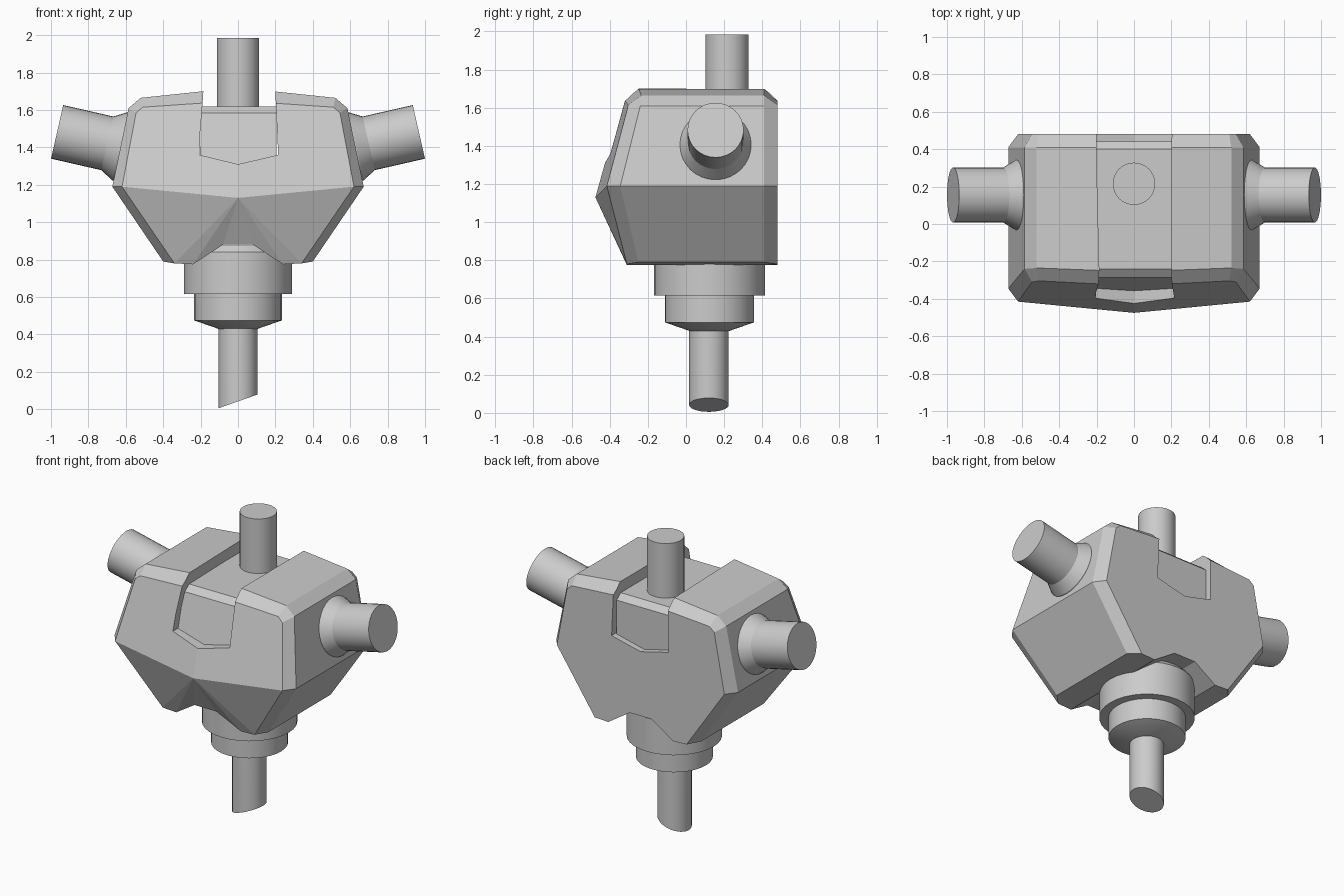
import bpy, bmesh, math
from mathutils import Vector

if "Cube" in bpy.data.objects:
    bpy.data.objects.remove(bpy.data.objects["Cube"])


def finish(name, bm, smooth=False):
    bmesh.ops.recalc_face_normals(bm, faces=bm.faces)
    me = bpy.data.meshes.new(name)
    bm.to_mesh(me)
    bm.free()
    ob = bpy.data.objects.new(name, me)
    bpy.context.collection.objects.link(ob)
    if smooth:
        bpy.ops.object.select_all(action='DESELECT')
        bpy.context.view_layer.objects.active = ob
        ob.select_set(True)
        bpy.ops.object.shade_smooth_by_angle(angle=math.radians(25))
    return ob


def lathe(name, start, axis, profile, n=32, shear=0.0):
    """Revolve (distance, radius) pairs about an axis; shear slants the first ring."""
    axis = Vector(axis).normalized()
    v = Vector((0, 1, 0))
    u = v.cross(axis).normalized()
    bm = bmesh.new()
    rings = []
    for i, (d, r) in enumerate(profile):
        ring = []
        for k in range(n):
            a = 2 * math.pi * k / n
            p = Vector(start) + axis * d + u * (r * math.cos(a)) + v * (r * math.sin(a))
            if i == 0:
                p.z += shear * p.x
            ring.append(bm.verts.new(p))
        rings.append(ring)
    for a, b in zip(rings, rings[1:]):
        for k in range(n):
            bm.faces.new((a[k], a[k - 1], b[k - 1], b[k]))
    bm.faces.new(rings[0])
    bm.faces.new(rings[-1])
    return finish(name, bm, True)


# Faceted body: half outlines (x, z), full and chamfered, with front depths
full = [(0, 1.72), (.52, 1.665), (.585, 1.61), (.672, 1.19),
        (.40, .79), (.24, .775), (.08, .88), (0, .88)]
inset = [(0, 1.65), (.51, 1.615), (.545, 1.585), (.62, 1.19),
         (.34, .78), (.24, .775), (.08, .88), (0, .88)]
front_y = [-.33, -.304, -.31, -.415, -.31, -.31, -.345, -.345]
rim_y = [-.255, -.235, -.24, -.345, -.25, -.25, -.28, -.28]
bm = bmesh.new()
rings = []
for outline, ys in ((inset, front_y), (full, rim_y), (full, [.41] * 8), (inset, [.48] * 8)):
    half = [(x, y, z) for (x, z), y in zip(outline, ys)]
    pts = half + [(-x, y, z) for x, y, z in half[-2:0:-1]]
    rings.append([bm.verts.new(p) for p in pts])
for a, b in zip(rings, rings[1:]):
    for k in range(len(a)):
        bm.faces.new((a[k], a[k - 1], b[k - 1], b[k]))
nose = bm.verts.new((0, -.475, 1.13))
for k in range(len(rings[0])):
    bm.faces.new((nose, rings[0][k - 1], rings[0][k]))
bm.faces.new(rings[-1])
body = finish("body", bm)

# Groove over the top, cut right through from front to back
bm = bmesh.new()
for y, left in ((-.7, -.165), (.7, -.20)):
    for x, z in ((left, 1.8), (-.205, 1.36), (0, 1.31), (.215, 1.36), (.195, 1.8)):
        bm.verts.new((x, y, z))
bmesh.ops.convex_hull(bm, input=bm.verts)
cutter = finish("groove_cutter", bm)
cutter.hide_render = True
mod = body.modifiers.new("groove", 'BOOLEAN')
mod.operation = 'DIFFERENCE'
mod.solver = 'EXACT'
mod.object = cutter
bpy.context.view_layer.objects.active = body
bpy.ops.object.modifier_apply(modifier=mod.name)
bpy.data.objects.remove(cutter)

# Sunken panel filling the groove floor
bm = bmesh.new()
panel = [(-.365, 1.28), (-.285, 1.585), (-.24, 1.62), (.40, 1.62), (.44, 1.585), (.44, 1.28)]
for x in (-.203, .207):
    for y, z in panel:
        bm.verts.new((x, y, z))
bmesh.ops.convex_hull(bm, input=bm.verts)
bmesh.ops.dissolve_limit(bm, angle_limit=.01, verts=bm.verts, edges=bm.edges)
finish("groove_panel", bm)

# Tilted side stubs with flared collars
for side, s in (("left", -1), ("right", 1)):
    lathe(side + "_stub", (s * .967, .155, 1.483), (-s * .975, 0, -.222),
          [(0, .147), (.275, .147), (.345, .187), (.42, .187)])

# Top post
lathe("top_post", (0, .215, 1.58), (0, 0, 1), [(0, .113), (.405, .113)])

# Stepped neck
lathe("neck", (0, .123, 0), (0, 0, 1),
      [(.43, .105), (.475, .234), (.615, .234), (.615, .29), (.84, .29), (.875, .26)])

# Slant-cut lower pin
lathe("lower_pin", (0, .12, .042), (0, 0, 1), [(0, .104), (.42, .104)], shear=.35)
